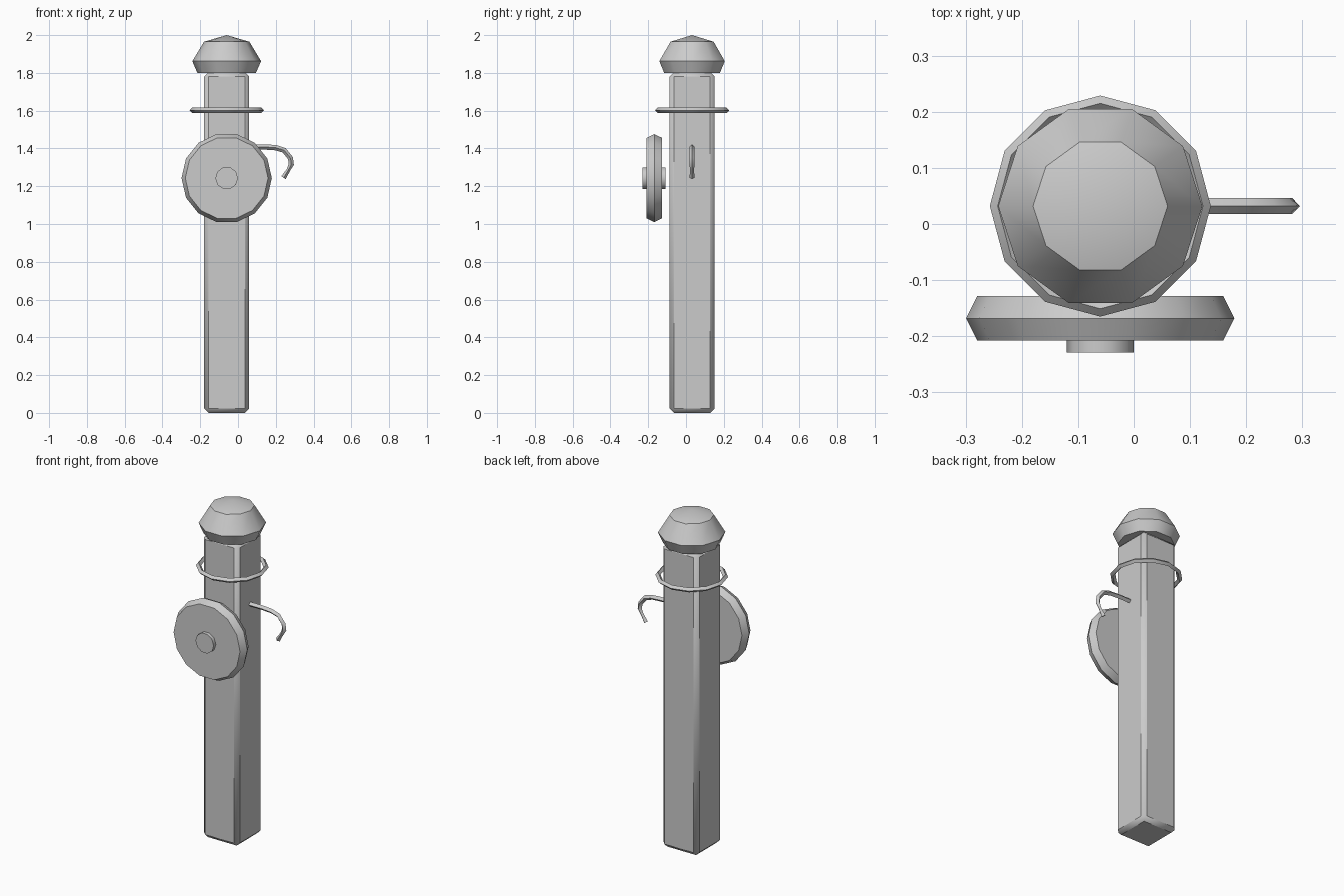
import bpy
import bmesh
from math import radians, pi, cos, sin
from mathutils import Matrix

if "Cube" in bpy.data.objects:
    bpy.data.objects.remove(bpy.data.objects["Cube"], do_unlink=True)

CX, CY = -0.06, 0.032

grey = bpy.data.materials.new("plain grey")
grey.use_nodes = True
grey.diffuse_color = (0.6, 0.6, 0.6, 1)
grey.node_tree.nodes["Principled BSDF"].inputs["Base Color"].default_value = (0.6, 0.6, 0.6, 1)


def finish(obj):
    obj.data.materials.append(grey)
    bpy.ops.object.select_all(action='DESELECT')
    obj.select_set(True)
    bpy.context.view_layer.objects.active = obj
    bpy.ops.object.shade_smooth_by_angle(angle=radians(40))


def add_mesh(name, bm):
    bmesh.ops.recalc_face_normals(bm, faces=bm.faces)
    mesh = bpy.data.meshes.new(name)
    bm.to_mesh(mesh)
    bm.free()
    obj = bpy.data.objects.new(name, mesh)
    bpy.context.collection.objects.link(obj)
    finish(obj)
    return obj


def lathe(name, profile, sides, matrix, closed=False):
    """Turn (radius, height) points around local z; open ends are capped."""
    bm = bmesh.new()
    rings = []
    for r, h in profile:
        if r == 0:
            rings.append([bm.verts.new((0, 0, h))] * sides)
        else:
            rings.append([bm.verts.new((r * cos(2 * pi * i / sides), r * sin(2 * pi * i / sides), h))
                          for i in range(sides)])
    pairs = list(zip(rings, rings[1:]))
    if closed:
        pairs.append((rings[-1], rings[0]))
    for a, b in pairs:
        for i in range(sides):
            j = (i + 1) % sides
            bm.faces.new(dict.fromkeys((a[i], a[j], b[j], b[i])))
    if not closed:
        for (r, _), ring in ((profile[0], rings[0]), (profile[-1], rings[-1])):
            if r > 0:
                bm.faces.new(ring)
    bmesh.ops.transform(bm, matrix=matrix, verts=bm.verts)
    return add_mesh(name, bm)


upright = Matrix.Translation((CX, CY, 0))
facing_front = Matrix.Translation((CX, 0, 1.243)) @ Matrix.Rotation(radians(90), 4, 'X')

# Square post with chamfered edges
bm = bmesh.new()
bmesh.ops.create_cube(bm, size=1, matrix=Matrix.Translation((CX, CY, 0.902))
                      @ Matrix.Diagonal((0.238, 0.238, 1.804, 1)))
bmesh.ops.bevel(bm, geom=bm.edges[:], offset=0.023, segments=1, affect='EDGES')
add_mesh("post", bm)

# Faceted cap on top
lathe("post_cap", [(0.155, 1.8), (0.182, 1.862), (0.12, 1.965), (0, 2.0)], 10, upright)

# Thin ring around the neck
t = 0.014
lathe("neck_ring", [(0.183 + t, 1.602), (0.183, 1.602 + t), (0.183 - t, 1.602), (0.183, 1.602 - t)],
      12, upright, closed=True)

# Round disc and its hub at the front
lathe("front_disc", [(0.219, 0.128), (0.239, 0.168), (0.219, 0.208)], 14, facing_front)
lathe("disc_hub", [(0.06, 0.108), (0.06, 0.229)], 10, facing_front)

# Curled hook on the left side
path = [(0.04, 1.408), (0.14, 1.408), (0.20, 1.404), (0.245, 1.39), (0.278, 1.348),
        (0.282, 1.315), (0.266, 1.285), (0.241, 1.245)]
curve = bpy.data.curves.new("side_hook", 'CURVE')
curve.dimensions = '3D'
curve.bevel_depth = 0.014
curve.bevel_resolution = 0
curve.use_fill_caps = True
spline = curve.splines.new('POLY')
spline.points.add(len(path) - 1)
for p, (x, z) in zip(spline.points, path):
    p.co = (x, CY, z, 1)
spline.points[-2].radius = 0.7
hook = bpy.data.objects.new("side_hook", curve)
bpy.context.collection.objects.link(hook)
bpy.ops.object.select_all(action='DESELECT')
hook.select_set(True)
bpy.context.view_layer.objects.active = hook
bpy.ops.object.convert(target='MESH')
finish(bpy.context.view_layer.objects.active)
